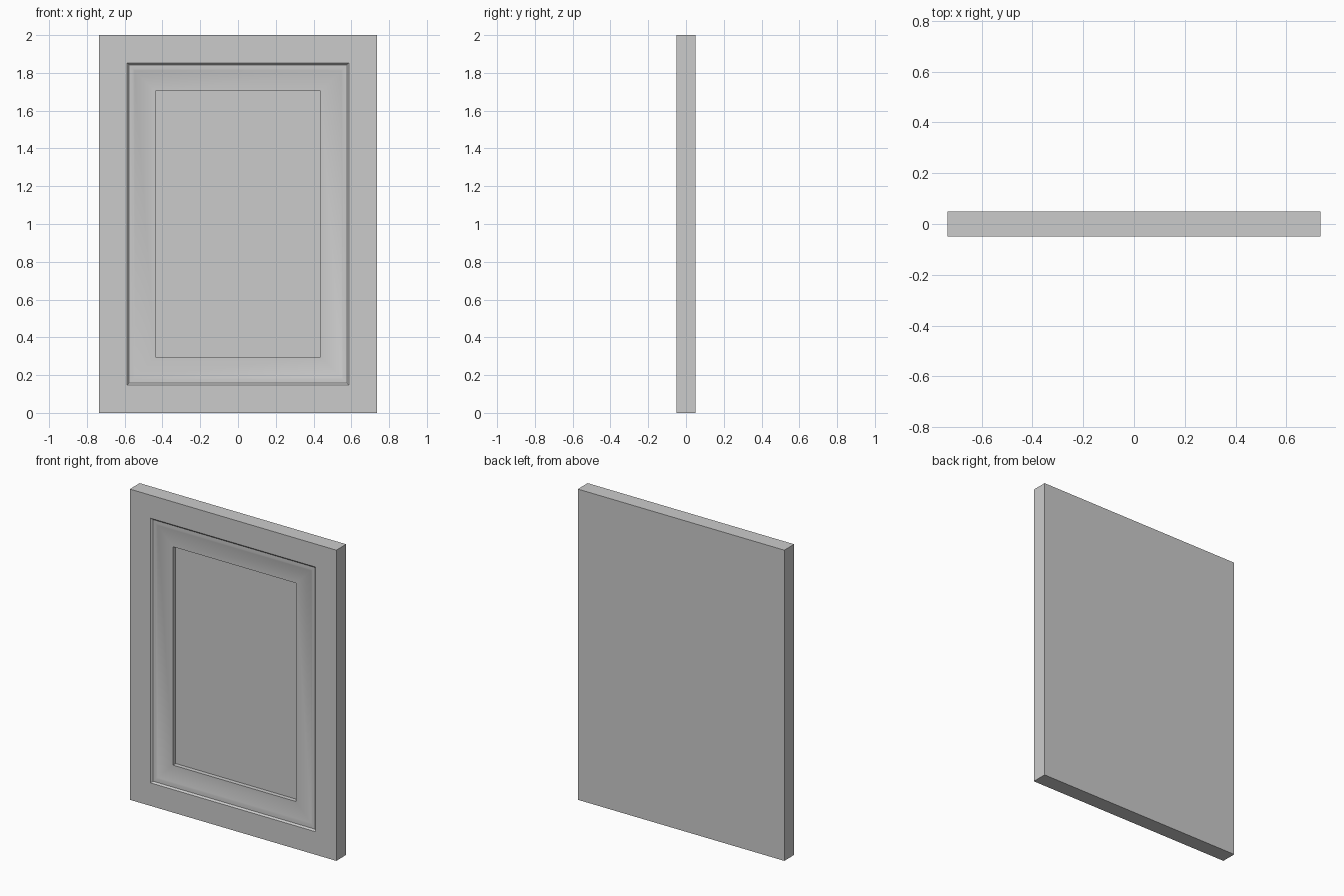
import bpy, bmesh

if "Cube" in bpy.data.objects:
    bpy.data.objects.remove(bpy.data.objects["Cube"])

W, H = 0.735, 2.0   # half width, height


def rect_loft(name, profile, cap_start=False, cap_end=False, closed=False):
    """Loft concentric rectangles; profile = (inset from outer edge, y)."""
    bm = bmesh.new()
    rings = []
    for d, y in profile:
        x = W - d
        rings.append([bm.verts.new(p) for p in
                      ((-x, y, d), (x, y, d), (x, y, H - d), (-x, y, H - d))])
    pairs = list(zip(rings, rings[1:]))
    if closed:
        pairs.append((rings[-1], rings[0]))
    for a, b in pairs:
        for i in range(4):
            j = (i + 1) % 4
            bm.faces.new((a[i], a[j], b[j], b[i]))
    if cap_start:
        bm.faces.new(rings[0])
    if cap_end:
        bm.faces.new(rings[-1])
    bmesh.ops.recalc_face_normals(bm, faces=bm.faces)
    me = bpy.data.meshes.new(name)
    bm.to_mesh(me)
    bm.free()
    ob = bpy.data.objects.new(name, me)
    bpy.context.collection.objects.link(ob)
    bpy.context.view_layer.objects.active = ob
    bpy.ops.object.select_all(action='DESELECT')
    ob.select_set(True)
    bpy.ops.object.shade_smooth_by_angle(angle=0.6)
    return ob


# One continuous board: back, sides, border, stepped moulding, inner border, sunken panel
rect_loft("framed_panel", [
    (0.0, 0.05),
    (0.0, -0.05),       # outer side
    (0.148, -0.05),     # flat border
    (0.158, -0.040),    # sloped step
    (0.178, -0.040),    # narrow ledge
    (0.188, -0.036),    # small second step
    (0.297, -0.036),    # inner border
    (0.297, -0.008),    # wall of the sunken panel
], cap_start=True, cap_end=True)
